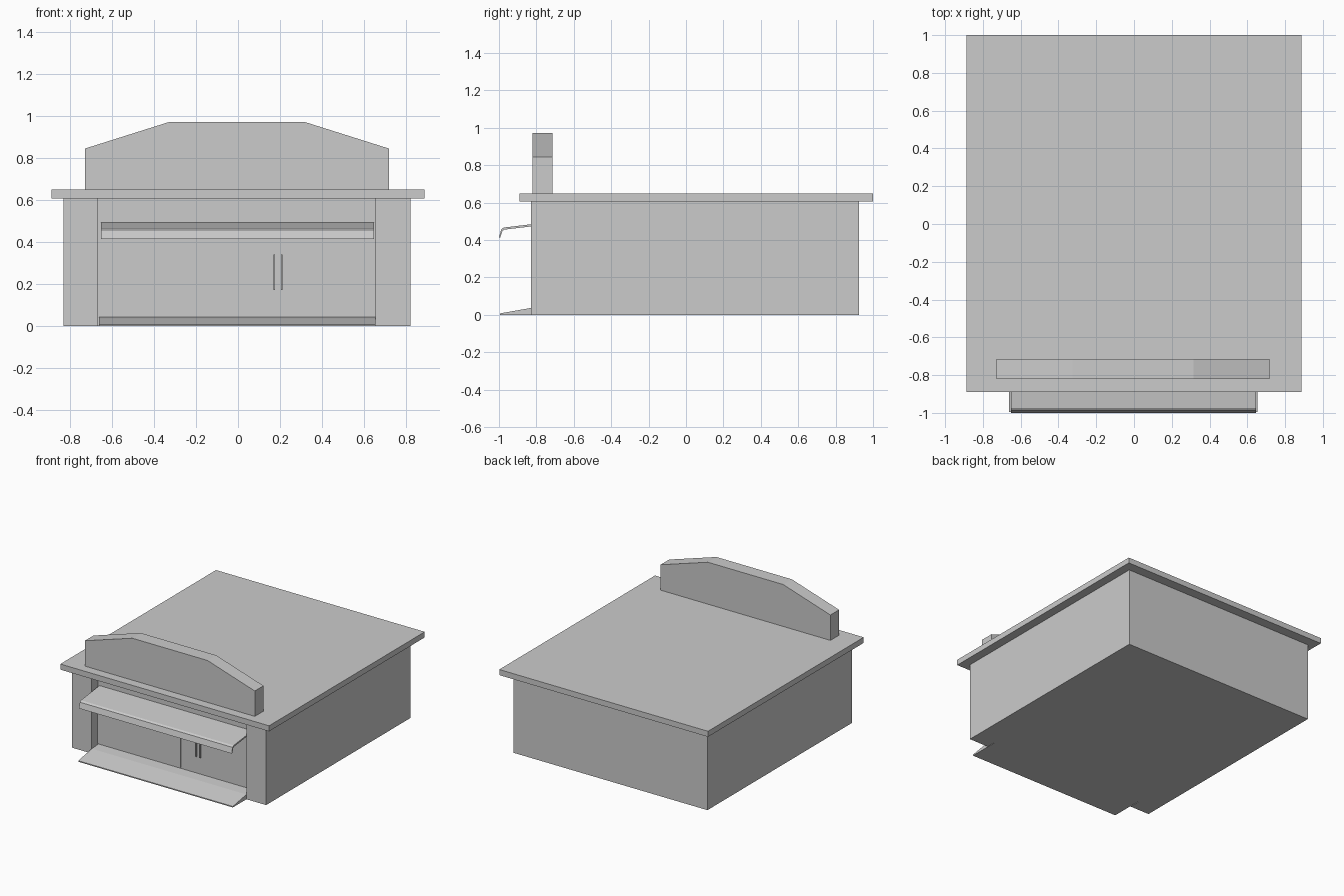
import bpy, bmesh
from mathutils import Vector

if "Cube" in bpy.data.objects:
    bpy.data.objects.remove(bpy.data.objects["Cube"])


def prism(name, points, place, direction):
    """Extrude a 2D outline: place(u, v) gives the 3D point."""
    bm = bmesh.new()
    face = bm.faces.new([bm.verts.new(place(u, v)) for u, v in points])
    ext = bmesh.ops.extrude_face_region(bm, geom=[face])
    verts = [g for g in ext["geom"] if isinstance(g, bmesh.types.BMVert)]
    bmesh.ops.translate(bm, verts=verts, vec=Vector(direction))
    bmesh.ops.recalc_face_normals(bm, faces=bm.faces)
    mesh = bpy.data.meshes.new(name)
    bm.to_mesh(mesh)
    bm.free()
    obj = bpy.data.objects.new(name, mesh)
    bpy.context.collection.objects.link(obj)
    return obj


def box(name, x0, x1, y0, y1, z0, z1):
    return prism(name, [(x0, y0), (x1, y0), (x1, y1), (x0, y1)],
                 lambda u, v: (u, v, z0), (0, 0, z1 - z0))


L, R = -0.665, 0.655      # sides of the storefront recess
WALL, FRONT = -0.75, -0.83  # recessed wall and front of the piers

# Building body with recessed front between two piers
prism("building_body",
      [(-0.83, FRONT), (L, FRONT), (L, WALL), (R, WALL), (R, FRONT),
       (0.82, FRONT), (0.82, 0.925), (-0.83, 0.925)],
      lambda u, v: (u, v, 0), (0, 0, 0.607))

# Overhanging roof slab
box("roof_slab", -0.887, 0.887, -0.89, 1.0, 0.607, 0.65)

# Stepped parapet sign board on the roof
prism("parapet",
      [(-0.727, 0.65), (0.717, 0.65), (0.717, 0.845), (0.315, 0.972),
       (-0.325, 0.972), (-0.727, 0.845)],
      lambda u, v: (u, -0.82, v), (0, 0.105, 0))

# Entrance ramp, side profile in y-z
prism("entrance_ramp",
      [(-0.995, 0.0), (-0.995, 0.008), (FRONT, 0.037), (WALL, 0.043), (WALL, 0.0)],
      lambda u, v: (-0.661, u, v), (1.314, 0, 0))

# Awning with a drooping front lip
prism("awning",
      [(WALL, 0.494), (-0.975, 0.467), (-0.988, 0.457), (-1.0, 0.414),
       (-0.993, 0.414), (-0.981, 0.449), (-0.971, 0.456), (WALL, 0.482)],
      lambda u, v: (-0.652, u, v), (1.298, 0, 0))

# Header rail behind the awning
box("header_rail", L, R, WALL - 0.006, WALL, 0.44, 0.49)

# Storefront panels either side of the double door
for name, x0, x1 in (("left_window", L, 0.04), ("right_window", 0.348, R)):
    box(name, x0, x1, WALL - 0.004, WALL, 0.05, 0.44)

# Door handles
for name, x in (("left_handle", 0.173), ("right_handle", 0.208)):
    box(name, x - 0.004, x + 0.004, WALL - 0.012, WALL, 0.172, 0.34)
